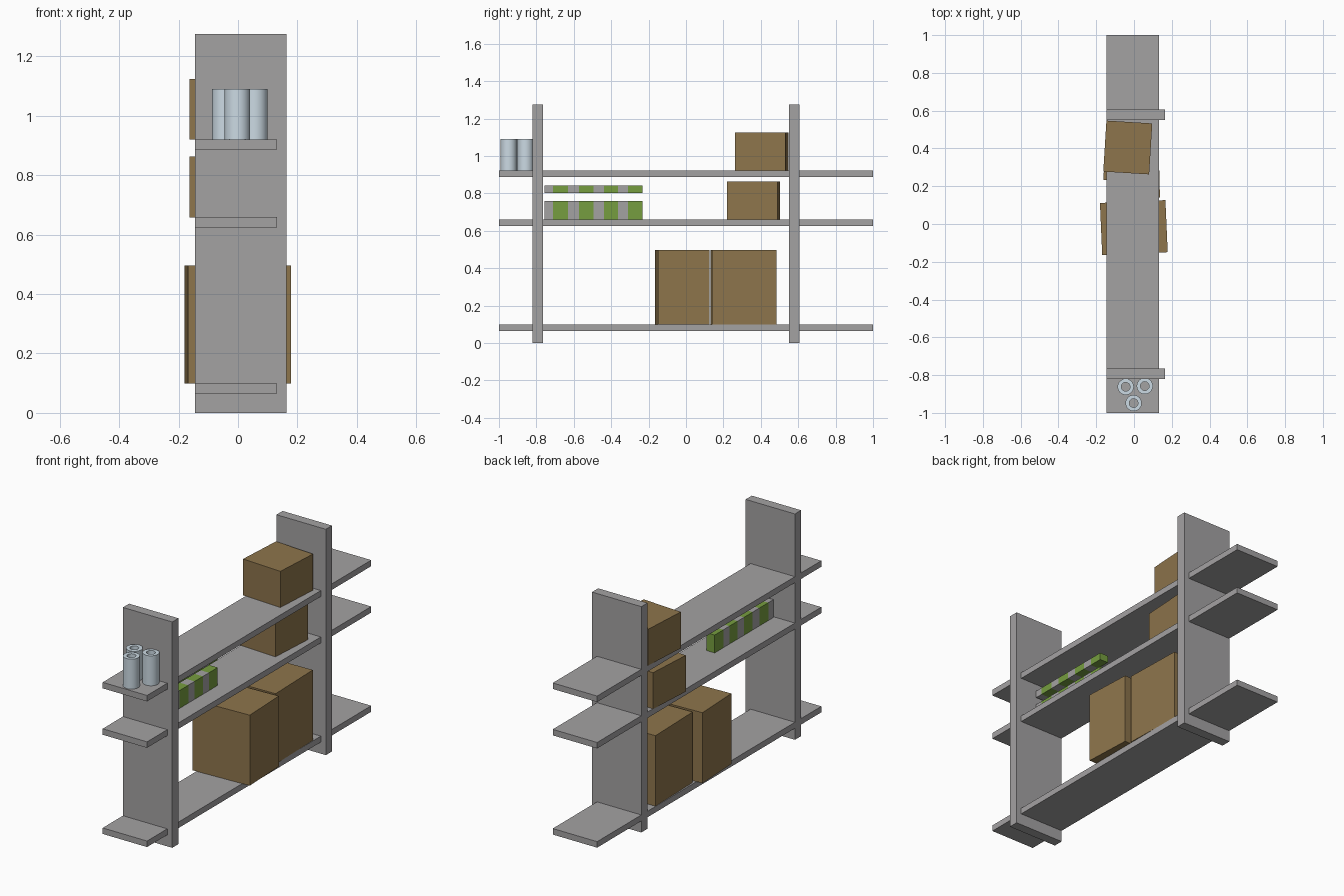
import bpy, bmesh, math
from mathutils import Vector

if "Cube" in bpy.data.objects:
    bpy.data.objects.remove(bpy.data.objects["Cube"])


def material(name, rgb):
    m = bpy.data.materials.new(name)
    m.diffuse_color = (*rgb, 1)
    m.use_nodes = True
    m.node_tree.nodes["Principled BSDF"].inputs["Base Color"].default_value = m.diffuse_color
    return m


GREY = material("shelf grey", (0.37, 0.36, 0.365))
CARD = material("cardboard brown", (0.27, 0.178, 0.072))
GREEN = material("stripe green", (0.18, 0.34, 0.05))
PALE = material("pale blue", (0.60, 0.70, 0.77))


def add_object(name, bm, mats):
    mesh = bpy.data.meshes.new(name)
    bm.to_mesh(mesh)
    bm.free()
    for m in mats:
        mesh.materials.append(m)
    ob = bpy.data.objects.new(name, mesh)
    bpy.context.collection.objects.link(ob)
    return ob


def cube(size):
    bm = bmesh.new()
    bmesh.ops.create_cube(bm, size=1)
    bmesh.ops.scale(bm, vec=size, verts=bm.verts)
    return bm


def box(name, center, size, mat, turn=0):
    ob = add_object(name, cube(size), [mat])
    ob.location = center
    ob.rotation_euler.z = math.radians(turn)
    return ob


# Two uprights
for name, y in (("front_upright", -0.792), ("back_upright", 0.578)):
    box(name, (0.009, y, 0.6375), (0.308, 0.055, 1.275), GREY)

# Three long shelf boards passing through the uprights
for name, z in (("bottom_shelf", 0.082), ("middle_shelf", 0.642), ("top_shelf", 0.904)):
    box(name, (-0.0065, 0, z), (0.277, 2.0, 0.034), GREY)

# Cardboard boxes, each slightly turned
box("top_box", (-0.033, 0.405, 1.0225), (0.243, 0.27, 0.205), CARD, -3.5)
box("middle_box", (-0.033, 0.361, 0.7605), (0.243, 0.27, 0.205), CARD, -3.5)
box("large_box_front", (-0.001, -0.019, 0.298), (0.347, 0.276, 0.398), CARD, 2.5)
box("large_box_back", (-0.003, 0.308, 0.298), (0.272, 0.345, 0.398), CARD, 1.5)

# Striped long packets: cut across the length, every second band green
CUTS = (-0.711, -0.631, -0.572, -0.495, -0.438, -0.364, -0.310)


def striped(name, z0, z1):
    bm = cube((0.052, 0.524, z1 - z0))
    bmesh.ops.translate(bm, vec=(0.01, -0.495, (z0 + z1) / 2), verts=bm.verts)
    for y in CUTS:
        bmesh.ops.bisect_plane(bm, geom=bm.verts[:] + bm.edges[:] + bm.faces[:],
                               plane_co=Vector((0, y, 0)), plane_no=Vector((0, 1, 0)))
    for f in bm.faces:
        y = f.calc_center_median().y
        f.material_index = sum(y > c for c in CUTS) % 2
    add_object(name, bm, [GREY, GREEN])


striped("lower_striped_packet", 0.658, 0.760)
striped("upper_striped_packet", 0.802, 0.842)


# Hollow rolls standing on the shelf end
def roll(name, x, y, sides=32, outer=0.043, inner=0.023, height=0.17):
    bm = bmesh.new()
    profile = ((outer, 0), (outer, height), (inner, height), (inner, 0))
    rings = [[bm.verts.new((r * math.cos(i * math.tau / sides),
                            r * math.sin(i * math.tau / sides), z))
              for i in range(sides)] for r, z in profile]
    for k in range(4):
        a, b = rings[k], rings[(k + 1) % 4]
        for i in range(sides):
            j = (i + 1) % sides
            bm.faces.new((a[i], a[j], b[j], b[i]))
    bmesh.ops.recalc_face_normals(bm, faces=bm.faces)
    ob = add_object(name, bm, [PALE])
    ob.location = (x, y, 0.92)
    bpy.context.view_layer.objects.active = ob
    ob.select_set(True)
    bpy.ops.object.shade_smooth_by_angle(angle=math.radians(40))
    ob.select_set(False)


for n, (x, y) in enumerate(((-0.044, -0.862), (0.057, -0.858), (-0.002, -0.948))):
    roll(f"roll_{n + 1}", x, y)
